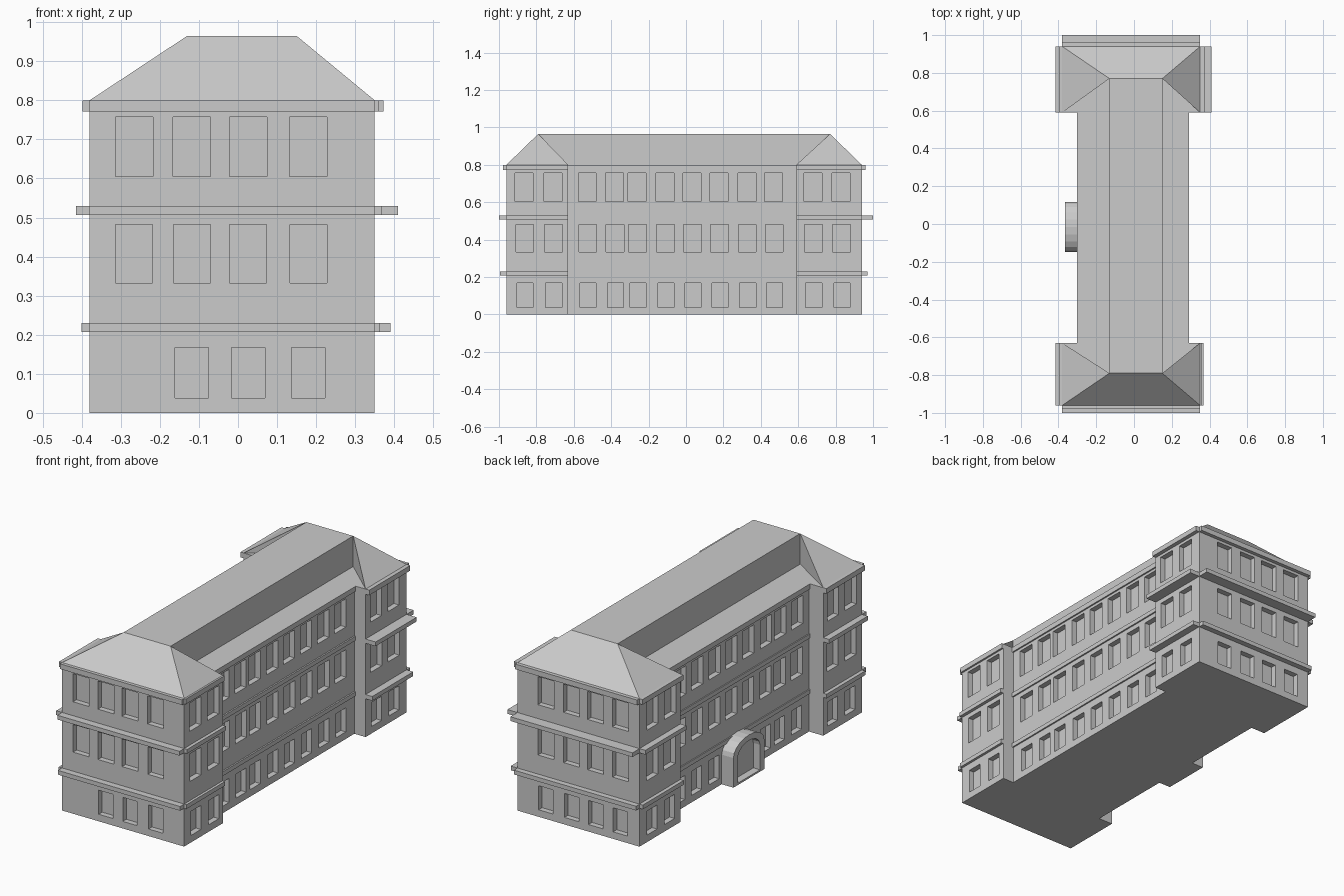
import bpy, bmesh, math

if "Cube" in bpy.data.objects:
    bpy.data.objects.remove(bpy.data.objects["Cube"])


def make(name, bm):
    bmesh.ops.recalc_face_normals(bm, faces=bm.faces[:])
    me = bpy.data.meshes.new(name)
    bm.to_mesh(me)
    bm.free()
    ob = bpy.data.objects.new(name, me)
    bpy.context.collection.objects.link(ob)
    return ob


def box(bm, x0, x1, y0, y1, z0, z1):
    vs = bmesh.ops.create_cube(bm, size=1)["verts"]
    for v in vs:
        v.co = ((x0 + x1) / 2 + v.co.x * (x1 - x0),
                (y0 + y1) / 2 + v.co.y * (y1 - y0),
                (z0 + z1) / 2 + v.co.z * (z1 - z0))


def prism(bm, pts, vec):
    f = bm.faces.new([bm.verts.new(p) for p in pts])
    r = bmesh.ops.extrude_face_region(bm, geom=[f])
    bmesh.ops.translate(bm, vec=vec, verts=[g for g in r["geom"] if isinstance(g, bmesh.types.BMVert)])
    # the source face stays as the closing cap
    if not f.is_valid:
        return
    if all(len(e.link_faces) == 1 for e in f.edges):
        bm.faces.remove(f)


def cut(target, cutter):
    m = target.modifiers.new("cut", "BOOLEAN")
    m.operation, m.solver, m.object = "DIFFERENCE", "EXACT", cutter
    bpy.context.view_layer.objects.active = target
    bpy.ops.object.modifier_apply(modifier=m.name)
    bpy.data.objects.remove(cutter)


# main dimensions
WX0, WX1 = -0.38, 0.35        # wings
MX0, MX1 = -0.295, 0.283      # middle block
Y0, Y1, Y2, Y3 = -0.96, -0.63, 0.59, 0.94
H, TOP = 0.80, 0.965
D = 0.03                      # window recess depth

# walls: one extruded footprint
bm = bmesh.new()
foot = [(WX0, Y0), (WX1, Y0), (WX1, Y1), (MX1, Y1), (MX1, Y2), (WX1, Y2),
        (WX1, Y3), (WX0, Y3), (WX0, Y2), (MX0, Y2), (MX0, Y1), (WX0, Y1)]
prism(bm, [(x, y, 0) for x, y in foot], (0, 0, H))
walls = make("walls", bm)

# window recesses: (sill, head, width, shift) per floor
floors = [(0.038, 0.168, 0.086, 0.005), (0.333, 0.482, 0.095, 0.003), (0.605, 0.757, 0.096, 0)]
main_y = [-0.528, -0.383, -0.262, -0.112, 0.032, 0.176, 0.325, 0.469]
wing_y = [-0.865, -0.712, 0.678, 0.828]
end_x = [-0.266, -0.118, 0.026, 0.18]
bm = bmesh.new()
for i, (z0, z1, w, s) in enumerate(floors):
    h = w / 2
    for y in main_y + wing_y:
        a, b = (WX0, WX1) if y in wing_y else (MX0, MX1)
        box(bm, b - D, b + 0.05, y + s - h, y + s + h, z0, z1)
        if i == 0 and abs(y) < 0.12:      # porch stands here on the left side
            continue
        box(bm, a - 0.05, a + D, y + s - h, y + s + h, z0, z1)
    for k, x in enumerate(end_x):
        box(bm, x - h, x + h, Y3 - D, Y3 + 0.05, z0, z1)
        if i or k:
            box(bm, x - h, x + h, Y0 - 0.05, Y0 + D, z0, z1)
cut(walls, make("window_cutter", bm))

# ledges: height range, then projection for each wing face
bands = [  # z0, z1, front, back, left, front-right, back-right
    (0.207, 0.23, 0.035, 0.03, 0.02, 0.014, 0.04),
    (0.507, 0.53, 0.04, 0.06, 0.035, 0.018, 0.06),
    (0.772, 0.80, 0.018, 0.02, 0.018, 0.01, 0.022),
]
for n, (z0, z1, f, b, l, fr, br) in zip(("lower", "middle", "top"), bands):
    bm = bmesh.new()
    e = 0.01
    box(bm, WX0, WX1, Y0 - f, Y0 + e, z0, z1)
    box(bm, WX0, WX1, Y3 - e, Y3 + b, z0, z1)
    for y0, y1, r in ((Y0, Y1, fr), (Y2, Y3, br)):
        box(bm, WX0 - l, WX0 + e, y0, y1, z0, z1)
        box(bm, WX1 - e, WX1 + r, y0, y1, z0, z1)
    box(bm, MX0 - 0.006, MX0 + e, Y1, Y2, z0, z1)
    box(bm, MX1 - e, MX1 + 0.008, Y1, Y2, z0, z1)
    make(n + "_ledge", bm)

# raised centre roof
RX0, RX1, RY0, RY1 = -0.13, 0.15, -0.79, 0.77
bm = bmesh.new()
box(bm, RX0, RX1, RY0, RY1, H, TOP)
make("roof_centre", bm)

# hipped ends, cut off vertically along the inner diagonals
for name, ye, yi, yr in (("roof_hip_front", Y0, Y1, RY0), ("roof_hip_back", Y3, Y2, RY1)):
    bm = bmesh.new()
    V = [bm.verts.new(p) for p in [
        (WX0, yi, H), (WX0, ye, H), (WX1, ye, H), (WX1, yi, H),
        (RX1, yr, H), (RX0, yr, H), (RX1, yr, TOP), (RX0, yr, TOP)]]
    for f in [(0, 1, 2, 3, 4, 5), (1, 2, 6, 7), (0, 1, 7), (2, 3, 6), (3, 4, 6), (0, 5, 7), (4, 5, 7, 6)]:
        bm.faces.new([V[i] for i in f])
    make(name, bm)


# porch: arched block with an arched recess
def arch(x, yc, half, spring, rise, z0, n=10):
    pts = [(x, yc - half, z0), (x, yc + half, z0)]
    for i in range(n + 1):
        t = math.pi * i / n
        pts.append((x, yc + half * math.cos(t), spring + rise * math.sin(t)))
    return pts


bm = bmesh.new()
prism(bm, arch(-0.365, -0.016, 0.132, 0.16, 0.075, 0), (0.08, 0, 0))
porch = make("porch", bm)
bm = bmesh.new()
prism(bm, arch(-0.40, -0.016, 0.095, 0.145, 0.06, 0.01), (0.075, 0, 0))
cut(porch, make("porch_cutter", bm))
